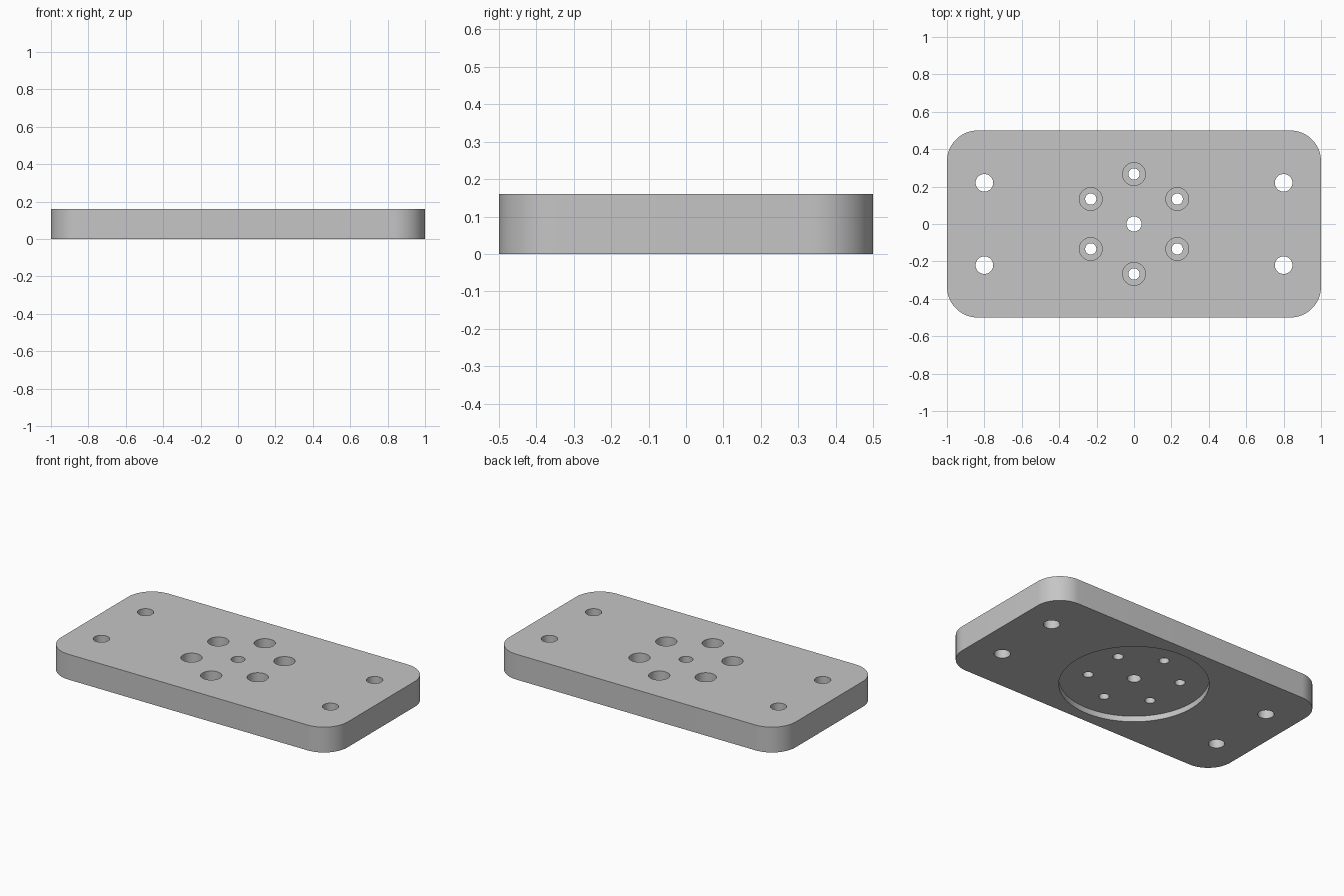
import bpy
import bmesh
from math import sin, cos, radians

cube = bpy.data.objects.get("Cube")
if cube:
    bpy.data.objects.remove(cube, do_unlink=True)

LENGTH, WIDTH, THICK = 2.0, 1.0, 0.16
CORNER = 0.165
RECESS_DEPTH = 0.036
BORE_FLOOR = 0.07
MARGIN = 0.1

grey = bpy.data.materials.new("machined_grey")
grey.use_nodes = True
colour = (0.56, 0.56, 0.56, 1)
grey.diffuse_color = colour
grey.node_tree.nodes["Principled BSDF"].inputs["Base Color"].default_value = colour


def make_object(name, bm):
    mesh = bpy.data.meshes.new(name)
    bm.to_mesh(mesh)
    bm.free()
    obj = bpy.data.objects.new(name, mesh)
    bpy.context.collection.objects.link(obj)
    mesh.materials.append(grey)
    return obj


# Plate with rounded vertical corners
bm = bmesh.new()
bmesh.ops.create_cube(bm, size=1)
bmesh.ops.scale(bm, vec=(LENGTH, WIDTH, THICK), verts=bm.verts)
bmesh.ops.translate(bm, vec=(0, 0, THICK / 2), verts=bm.verts)
uprights = [e for e in bm.edges if abs(e.verts[0].co.z - e.verts[1].co.z) > THICK / 2]
bmesh.ops.bevel(bm, geom=uprights, offset=CORNER, offset_type='OFFSET',
                segments=16, profile=0.5, affect='EDGES')
plate = make_object("mounting_plate", bm)
bpy.context.view_layer.objects.active = plate
plate.select_set(True)


def drill(name, x, y, radius, low, high, sides=48):
    """Cut a round hole from low to high through the plate."""
    bm = bmesh.new()
    bmesh.ops.create_cone(bm, cap_ends=True, segments=sides, radius1=radius,
                          radius2=radius, depth=high - low)
    bmesh.ops.translate(bm, vec=(x, y, (low + high) / 2), verts=bm.verts)
    cutter = make_object(name, bm)
    cutter.hide_render = True
    cut = plate.modifiers.new(name, 'BOOLEAN')
    cut.operation = 'DIFFERENCE'
    cut.solver = 'EXACT'
    cut.object = cutter
    bpy.ops.object.modifier_apply(modifier=cut.name)
    bpy.data.objects.remove(cutter, do_unlink=True)


# Round recess in the underside
drill("recess_cutter", 0, 0, 0.43, -MARGIN, RECESS_DEPTH, sides=96)

# Ring of six counterbored screw holes
for i in range(6):
    angle = radians(30 + 60 * i)
    x, y = 0.267 * cos(angle), 0.267 * sin(angle)
    drill("counterbore_cutter", x, y, 0.061, BORE_FLOOR, THICK + MARGIN)
    drill("screw_hole_cutter", x, y, 0.03, -MARGIN, THICK + MARGIN)

# Central hole and four corner mounting holes
drill("centre_hole_cutter", 0, 0, 0.04, -MARGIN, THICK + MARGIN)
for x in (-0.8, 0.8):
    for y in (-0.22, 0.22):
        drill("corner_hole_cutter", x, y, 0.047, -MARGIN, THICK + MARGIN)

# Smooth round walls, sharp rims
bpy.ops.object.shade_smooth_by_angle(angle=radians(30))
